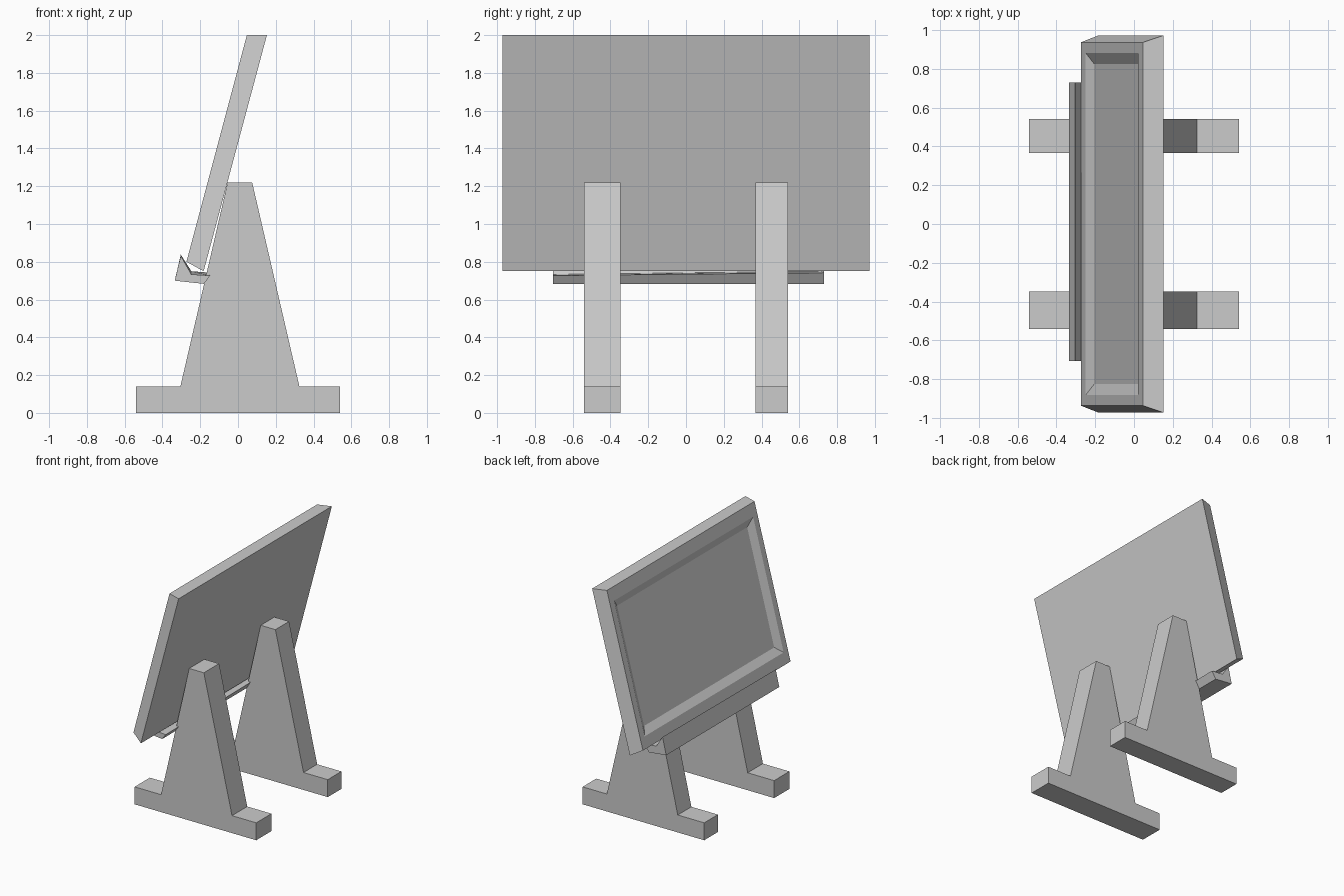
import bpy, bmesh
from mathutils import Vector

if "Cube" in bpy.data.objects:
    bpy.data.objects.remove(bpy.data.objects["Cube"])


def finish(name, bm):
    bmesh.ops.recalc_face_normals(bm, faces=bm.faces)
    mesh = bpy.data.meshes.new(name)
    bm.to_mesh(mesh)
    bm.free()
    obj = bpy.data.objects.new(name, mesh)
    bpy.context.collection.objects.link(obj)
    return obj


def bridge(bm, a, b):
    n = len(a)
    for i in range(n):
        j = (i + 1) % n
        bm.faces.new((a[i], a[j], b[j], b[i]))


def loft(name, near, far, y0, y1):
    """Join two x-z profiles placed at y0 and y1."""
    bm = bmesh.new()
    a = [bm.verts.new((x, y0, z)) for x, z in near]
    b = [bm.verts.new((x, y1, z)) for x, z in far]
    bridge(bm, a, b)
    bm.faces.new(a)
    bm.faces.new(b)
    return finish(name, bm)


# Two tapered stands with flat feet
stand = [(-0.54, 0), (0.54, 0), (0.54, 0.14), (0.325, 0.14),
         (0.075, 1.22), (-0.055, 1.22), (-0.305, 0.14), (-0.54, 0.14)]
loft("stand_front", stand, stand, -0.54, -0.347)
loft("stand_back", stand, stand, 0.367, 0.54)

# Ledge with a raised lip, slightly thicker at the far end
near = [(-0.335, 0.70), (-0.18, 0.683), (-0.148, 0.727), (-0.247, 0.733), (-0.303, 0.832)]
far = [(-0.335, 0.70), (-0.18, 0.683), (-0.145, 0.742), (-0.247, 0.75), (-0.303, 0.838)]
loft("ledge", near, far, -0.705, 0.73)

# Tilted board: nested rectangles from the back face to the sunken panel
bm = bmesh.new()
bottom, top = Vector((-0.273, 0, 0.80)), Vector((0.047, 0, 2.0))
up = (top - bottom).normalized()
inward = Vector((up.z, 0, -up.x))


def ring(low, high, half_y):
    pts = [(low, -half_y), (low, half_y), (high, half_y), (high, -half_y)]
    return [bm.verts.new((p.x, y, p.z)) for p, y in pts]


rings = [
    ring(Vector((-0.182, 0, 0.75)), Vector((0.153, 0, 2.0)), 0.972),
    ring(bottom, top, 0.936),
    ring(bottom + up * 0.09, top - up * 0.10, 0.882),
    ring(bottom + up * 0.15 + inward * 0.03, top - up * 0.16 + inward * 0.03, 0.825),
]
for a, b in zip(rings, rings[1:]):
    bridge(bm, a, b)
bm.faces.new(rings[0])
bm.faces.new(rings[-1])
finish("board", bm)
